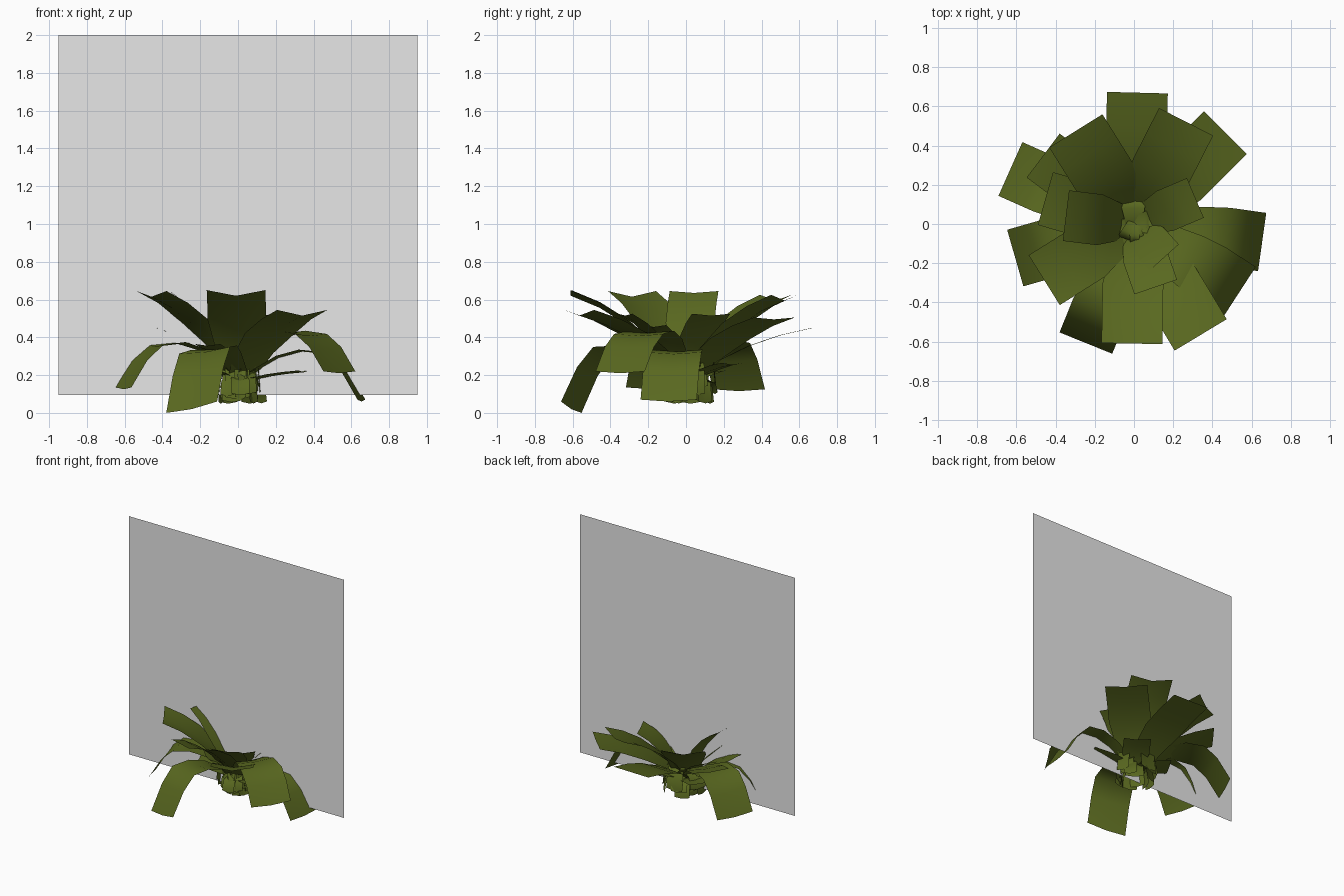
import bpy, bmesh, math, random
from mathutils import Vector

if "Cube" in bpy.data.objects:
    bpy.data.objects.remove(bpy.data.objects["Cube"])

random.seed(4)


def material(name, rgb):
    m = bpy.data.materials.new(name)
    m.diffuse_color = (*rgb, 1)
    m.use_nodes = True
    m.node_tree.nodes["Principled BSDF"].inputs["Base Color"].default_value = m.diffuse_color
    return m


green = material("leaf green", (0.1, 0.138, 0.014))
grey = material("panel grey", (0.8, 0.8, 0.8))

# Side profile as (fraction of reach, fraction of rise)
UP = [(0.06, 0.0), (0.25, 0.35), (0.5, 0.65), (0.75, 0.86), (1.0, 1.0)]


def finish(name, bm, mat, smooth=True):
    me = bpy.data.meshes.new(name)
    bm.to_mesh(me)
    bm.free()
    me.materials.append(mat)
    for p in me.polygons:
        p.use_smooth = smooth
    ob = bpy.data.objects.new(name, me)
    bpy.context.collection.objects.link(ob)
    return ob


def leaf(name, az, profile, width, fold=0.025, roll=0.0):
    """Folded strip, three points across, running outward along azimuth az."""
    a = math.radians(az)
    out = Vector((math.cos(a), math.sin(a), 0))
    side = Vector((-math.sin(a), math.cos(a), 0))
    bm = bmesh.new()
    rows = []
    n = len(profile) - 1
    for i, (r, z) in enumerate(profile):
        w = width / 2 * min(1, 0.55 + 0.9 * i / n)
        row = []
        for s in (-1, 0, 1):
            p = out * r + side * s * w
            p.z = z + (abs(s) - 0.5) * fold + s * roll * i / n
            row.append(bm.verts.new(p))
        rows.append(row)
    for lo, hi in zip(rows, rows[1:]):
        for j in range(2):
            bm.faces.new((lo[j], hi[j], hi[j + 1], lo[j + 1]))
    return finish(name, bm, green)


def rising(reach, root, tip):
    return [(reach * r, root + (tip - root) * h) for r, h in UP]


def drooping(reach, top, tip):
    return [(0.05, 0.2), (reach * 0.33, top * 0.9), (reach * 0.52, top),
            (reach * 0.72, top * 0.96), (reach * 0.86, top * 0.6 + tip * 0.4), (reach, tip)]


# Outer rising leaves: azimuth, reach, tip height, width, fold
for i, (az, reach, tip, w, fold) in enumerate([
        (88.5, 0.67, 0.45, 0.31, 0.0), (63, 0.585, 0.61, 0.31, 0.03),
        (45, 0.66, 0.50, 0.31, 0.01), (122, 0.56, 0.61, 0.32, 0.03),
        (143, 0.58, 0.46, 0.28, 0.01), (164, 0.47, 0.46, 0.28, 0.02),
        (212, 0.54, 0.63, 0.30, 0.03), (269, 0.61, 0.635, 0.31, 0.03),
        (301, 0.66, 0.53, 0.31, 0.03)]):
    leaf(f"rising_leaf_{i}", az, rising(reach, 0.18, tip), w, fold)

# Outer drooping leaves: azimuth, reach, arch height, tip height, width, roll
for i, (az, reach, top, tip, w, roll) in enumerate([
        (-8, 0.66, 0.33, 0.065, 0.30, 0), (-33, 0.64, 0.43, 0.215, 0.31, 0),
        (-112, 0.655, 0.34, 0.025, 0.29, 0.03), (196, 0.63, 0.37, 0.13, 0.30, 0),
        (156, 0.69, 0.38, 0.12, 0.30, 0)]):
    leaf(f"drooping_leaf_{i}", az, drooping(reach, top, tip), w, 0.01, roll)

# Inner leaves, steep ones first: azimuth, reach, tip height, width
for i, (az, reach, tip, w) in enumerate([
        (173, 0.35, 0.64, 0.26), (23, 0.34, 0.52, 0.22), (-48, 0.23, 0.46, 0.2),
        (-71, 0.34, 0.52, 0.23), (228, 0.24, 0.36, 0.18),
        (-15, 0.36, 0.22, 0.2), (150, 0.26, 0.22, 0.2), (55, 0.30, 0.26, 0.2),
        (200, 0.30, 0.26, 0.2)]):
    leaf(f"inner_leaf_{i}", az, rising(reach, 0.16, tip), w, 0.01)

# Tangled crown of short leaves at the root, drooping outward
for i in range(32):
    az = i * 137.5
    r = random.uniform(0.07, 0.17)
    z = random.uniform(0.16, 0.3)
    end = random.uniform(0.05, 0.14)
    leaf(f"crown_leaf_{i}", az,
         [(-0.02, z * 0.8), (r * 0.5, z), (r * 0.9, z * 0.9), (r, end)],
         random.uniform(0.08, 0.14), 0.01)

# Upright flat panel through the middle
bm = bmesh.new()
bm.faces.new([bm.verts.new((x, -0.02, z)) for x, z in
              ((-0.95, 0.095), (0.95, 0.095), (0.95, 2.0), (-0.95, 2.0))])
finish("upright_panel", bm, grey, False)
